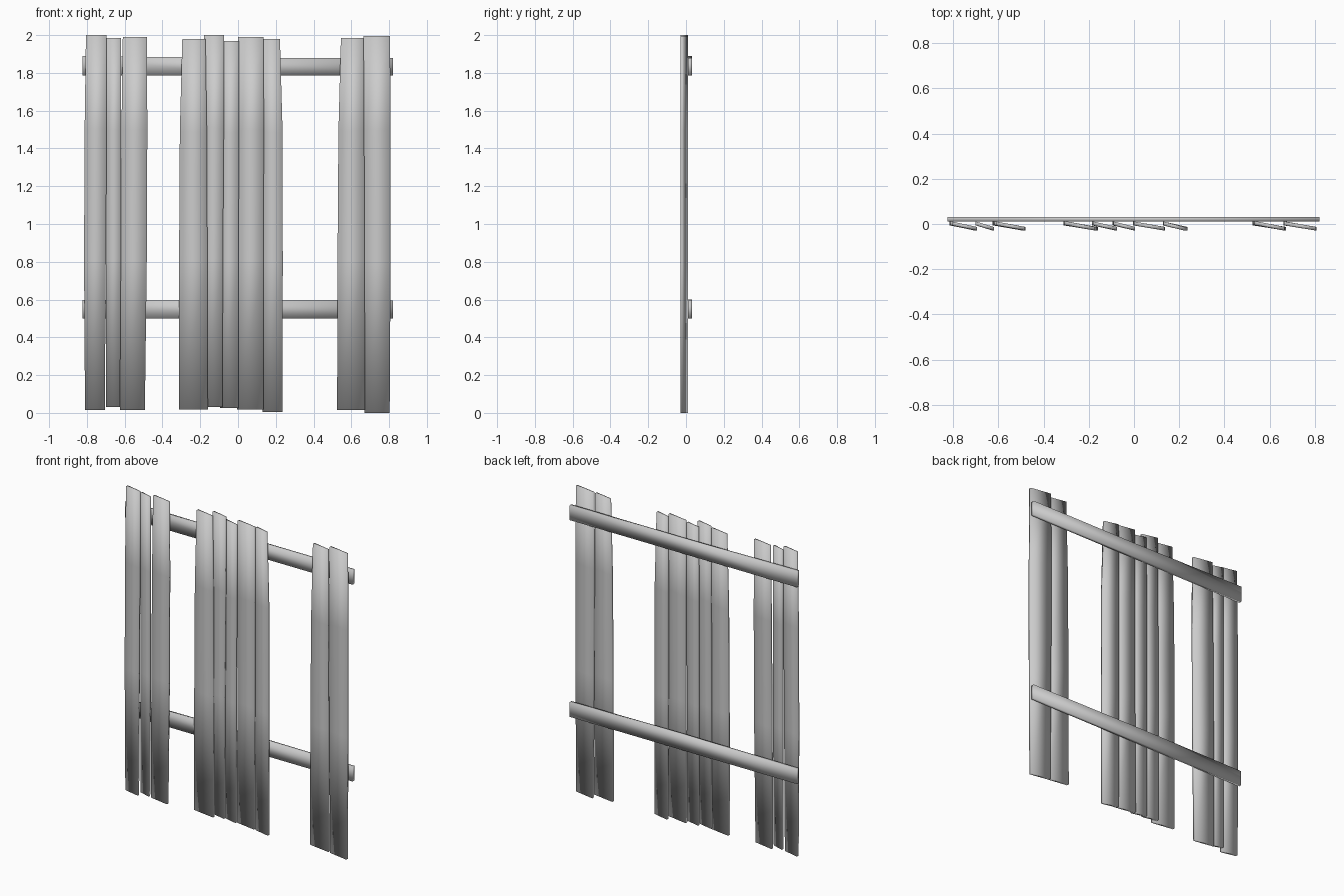
import bpy, bmesh

if "Cube" in bpy.data.objects:
    bpy.data.objects.remove(bpy.data.objects["Cube"])


def board(name, rings):
    """Skin a board through four-cornered cross-sections, with closed ends."""
    bm = bmesh.new()
    loops = [[bm.verts.new(p) for p in ring] for ring in rings]
    for a, b in zip(loops, loops[1:]):
        for i in range(4):
            j = (i + 1) % 4
            bm.faces.new((a[i], a[j], b[j], b[i]))
    bm.faces.new(loops[0][::-1])
    bm.faces.new(loops[-1])
    bmesh.ops.recalc_face_normals(bm, faces=bm.faces)
    for f in bm.faces:
        f.smooth = True  # soft pillow shading over the rough boards
    me = bpy.data.meshes.new(name)
    bm.to_mesh(me)
    bm.free()
    ob = bpy.data.objects.new(name, me)
    bpy.context.scene.collection.objects.link(ob)
    return ob


def plank(name, z0, z1, widths):
    """Upright plank, turned so its right edge laps in front of the next one."""
    rings = []
    for t, (l, r) in zip((0, 0.4, 0.75, 1), widths):
        z = z0 + t * (z1 - z0)
        rings.append([(l, -0.006, z), (r, -0.029, z),
                      (r, -0.013, z), (l, 0.011, z)])
    return board(name, rings)


# Planks: bottom, top, then left/right edges at four heights
planks = [
    (0.015, 2.000, [(-.81, -.705), (-.815, -.70), (-.812, -.695), (-.805, -.695)]),
    (0.030, 1.985, [(-.70, -.625), (-.70, -.62), (-.70, -.62), (-.70, -.62)]),
    (0.015, 1.990, [(-.625, -.493), (-.622, -.483), (-.617, -.48), (-.61, -.482)]),
    (0.018, 1.980, [(-.312, -.16), (-.312, -.162), (-.308, -.165), (-.295, -.172)]),
    (0.030, 2.000, [(-.185, -.082), (-.185, -.08), (-.182, -.075), (-.18, -.075)]),
    (0.025, 1.970, [(-.095, .002), (-.095, .003), (-.093, .005), (-.09, .005)]),
    (0.018, 1.990, [(-.005, .135), (0, .135), (0, .137), (0, .135)]),
    (0.005, 1.980, [(.13, .236), (.128, .237), (.128, .236), (.13, .222)]),
    (0.015, 1.985, [(.525, .673), (.527, .67), (.532, .668), (.545, .665)]),
    (0.000, 1.996, [(.67, .803), (.664, .808), (.662, .808), (.665, .805)]),
]
for n, (z0, z1, widths) in enumerate(planks, 1):
    plank(f"plank_{n:02d}", z0, z1, widths)

# Rails across the back: (x, bottom, top) along the length
rails = {
    "lower_rail": [(-.822, .50, .597), (0, .50, .60), (.82, .50, .595)],
    "upper_rail": [(-.824, 1.785, 1.889), (0, 1.785, 1.88), (.82, 1.785, 1.88)],
}
for name, stations in rails.items():
    board(name, [[(x, .011, a), (x, .031, a), (x, .031, b), (x, .011, b)]
                 for x, a, b in stations])
